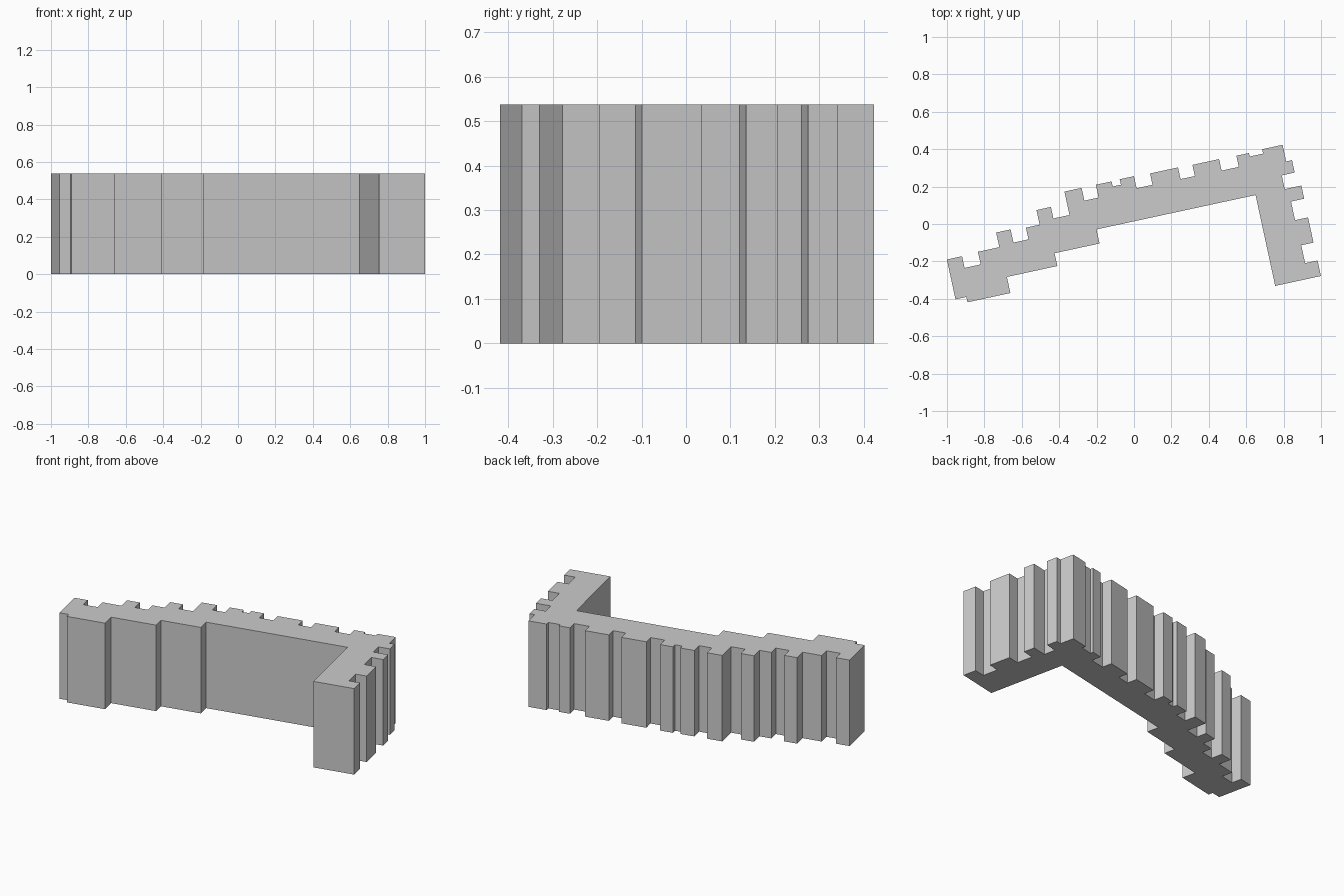
import bpy
import bmesh
import math
from mathutils import Matrix

HEIGHT = 0.538
TURN = math.radians(12.2)

# Stepped plan in the wall's own axes: each pair is the position along the
# wall where the outline steps, and the depth that it steps to.
BACK_STEPS = [
    (-1.018, .026), (-.935, -.038), (-.847, .031), (-.73, .111), (-.651, .039),
    (-.569, .103), (-.494, .183), (-.415, .12), (-.327, .248), (-.233, .178),
    (-.155, .248), (-.069, .22), (-.024, .25), (.054, .184), (.141, .246),
    (.294, .182), (.372, .243), (.518, .18), (.612, .241), (.681, .222),
    (.754, .246),
]
END_STEPS = [
    (.866, .155), (.898, .087), (.827, .012), (.918, -.06),
    (.846, -.162), (.917, -.3), (.85, -.398), (.918, -.483),
]
FRONT_STEPS = [
    (.668, .014), (-.202, -.063), (-.448, -.133), (-.724, -.221), (-.959, -.192),
]


def make_material(name, colour):
    mat = bpy.data.materials.new(name)
    mat.use_nodes = True
    mat.diffuse_color = colour
    mat.node_tree.nodes["Principled BSDF"].inputs["Base Color"].default_value = colour
    return mat


def stepped_outline(steps):
    """Turn the steps into the corners of a closed right-angled outline."""
    corners = []
    depth = steps[-1][1]
    for along, next_depth in steps:
        corners += [(along, depth), (along, next_depth)]
        depth = next_depth
    return corners


def extrude_outline(name, corners, height, material):
    bm = bmesh.new()
    base = bm.faces.new([bm.verts.new((x, y, 0)) for x, y in corners])
    raised = bmesh.ops.extrude_face_region(bm, geom=[base], use_keep_orig=True)
    top = [v for v in raised["geom"] if isinstance(v, bmesh.types.BMVert)]
    bmesh.ops.translate(bm, verts=top, vec=(0, 0, height))
    bmesh.ops.rotate(bm, verts=bm.verts, matrix=Matrix.Rotation(TURN, 3, "Z"))
    bmesh.ops.recalc_face_normals(bm, faces=bm.faces)
    mesh = bpy.data.meshes.new(name)
    bm.to_mesh(mesh)
    bm.free()
    mesh.materials.append(material)
    obj = bpy.data.objects.new(name, mesh)
    bpy.context.collection.objects.link(obj)
    return obj


default_cube = bpy.data.objects.get("Cube")
if default_cube:
    bpy.data.objects.remove(default_cube, do_unlink=True)

# One flat-sided, L-shaped block with notched outer faces
grey = make_material("plain grey", (0.6, 0.6, 0.6, 1))
outline = stepped_outline(BACK_STEPS + END_STEPS + FRONT_STEPS)
extrude_outline("notched_building_block", outline, HEIGHT, grey)
